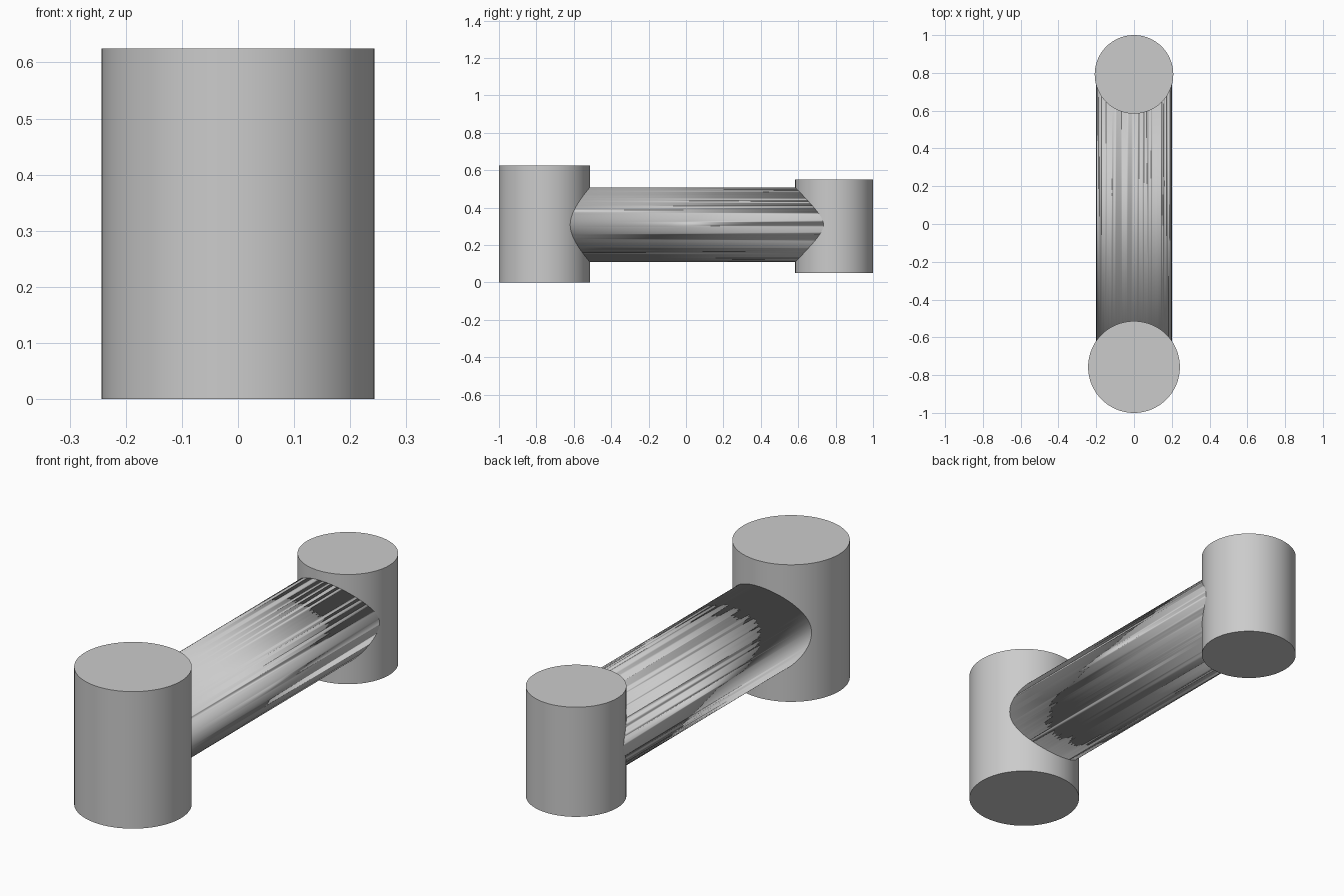
import bpy
import math

cube = bpy.data.objects.get("Cube")
if cube:
    bpy.data.objects.remove(cube, do_unlink=True)

# Single plain grey for the whole link
GREY = (0.6, 0.6, 0.6, 1.0)
grey = bpy.data.materials.new("plain_grey")
grey.use_nodes = True
grey.diffuse_color = GREY
grey.node_tree.nodes["Principled BSDF"].inputs["Base Color"].default_value = GREY


def cylinder(name, radius, length, location, tilt=0.0):
    bpy.ops.mesh.primitive_cylinder_add(
        vertices=96, radius=radius, depth=length,
        location=location, rotation=(tilt, 0, 0))
    obj = bpy.context.object
    obj.name = name
    obj.data.materials.append(grey)
    bpy.ops.object.shade_smooth_by_angle(angle=math.radians(30))
    return obj


# Upright bosses at each end
front_boss = cylinder("front_boss", 0.243, 0.625, (0, -0.757, 0.3125))
back_boss = cylinder("back_boss", 0.208, 0.5, (0, 0.792, 0.301))

# Round bar joining the boss centres
bar = cylinder("connecting_bar", 0.2, 1.549, (0, 0.0175, 0.308), math.pi / 2)

# Merge the solids so the joints are clean intersection seams
for i, boss in enumerate((front_boss, back_boss)):
    # Keep the bar only between the bosses
    cut = bar.modifiers.new("trim_%d" % i, "BOOLEAN")
    cut.operation = "DIFFERENCE"
    cut.solver = "EXACT"
    cut.object = boss
